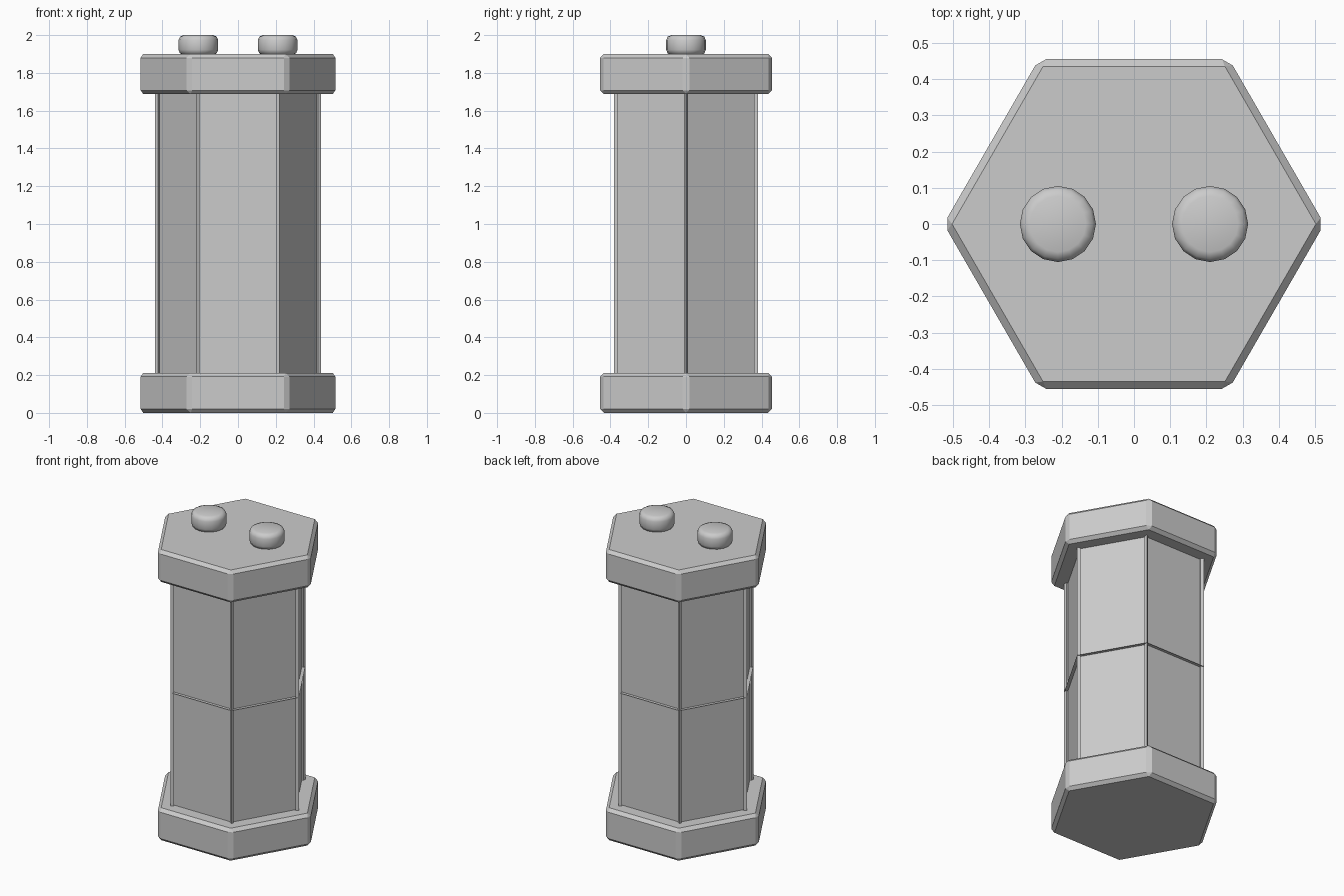
import bpy, bmesh
from math import cos, sin, pi

if "Cube" in bpy.data.objects:
    bpy.data.objects.remove(bpy.data.objects["Cube"])


def prism(name, sides, radius, levels, x=0.0):
    """Closed prism with one ring of vertices per z level."""
    bm = bmesh.new()
    rings = [[bm.verts.new((radius * cos(2 * pi * i / sides),
                            radius * sin(2 * pi * i / sides), z))
              for i in range(sides)] for z in levels]
    walls = []
    for lo, hi in zip(rings, rings[1:]):
        for i in range(sides):
            j = (i + 1) % sides
            walls.append(bm.faces.new((lo[i], lo[j], hi[j], hi[i])))
    bm.faces.new(rings[0][::-1])
    bm.faces.new(rings[-1])
    if name == "body":
        # recessed panels, two on each side
        bmesh.ops.inset_individual(bm, faces=walls, thickness=0.05, use_even_offset=True)
        bmesh.ops.inset_individual(bm, faces=walls, thickness=0.0, depth=-0.02)
    mesh = bpy.data.meshes.new(name)
    bm.to_mesh(mesh)
    bm.free()
    obj = bpy.data.objects.new(name, mesh)
    obj.location.x = x
    bpy.context.collection.objects.link(obj)
    return obj


def bevel(obj, width, segments):
    mod = obj.modifiers.new("bevel", 'BEVEL')
    mod.width = width
    mod.segments = segments
    mod.limit_method = 'ANGLE'
    mod.angle_limit = 0.6


# hexagonal body
prism("body", 6, 0.44, (0.212, 0.951, 1.69))

# chamfered end caps
for name, z in (("base_cap", 0.0), ("top_cap", 1.688)):
    bevel(prism(name, 6, 0.525, (z, z + 0.212)), 0.02, 1)

# two rounded terminals
for name, x in (("left_terminal", -0.21), ("right_terminal", 0.21)):
    terminal = prism(name, 16, 0.105, (1.895, 2.0), x)
    bevel(terminal, 0.027, 2)
    terminal.data.shade_smooth()
